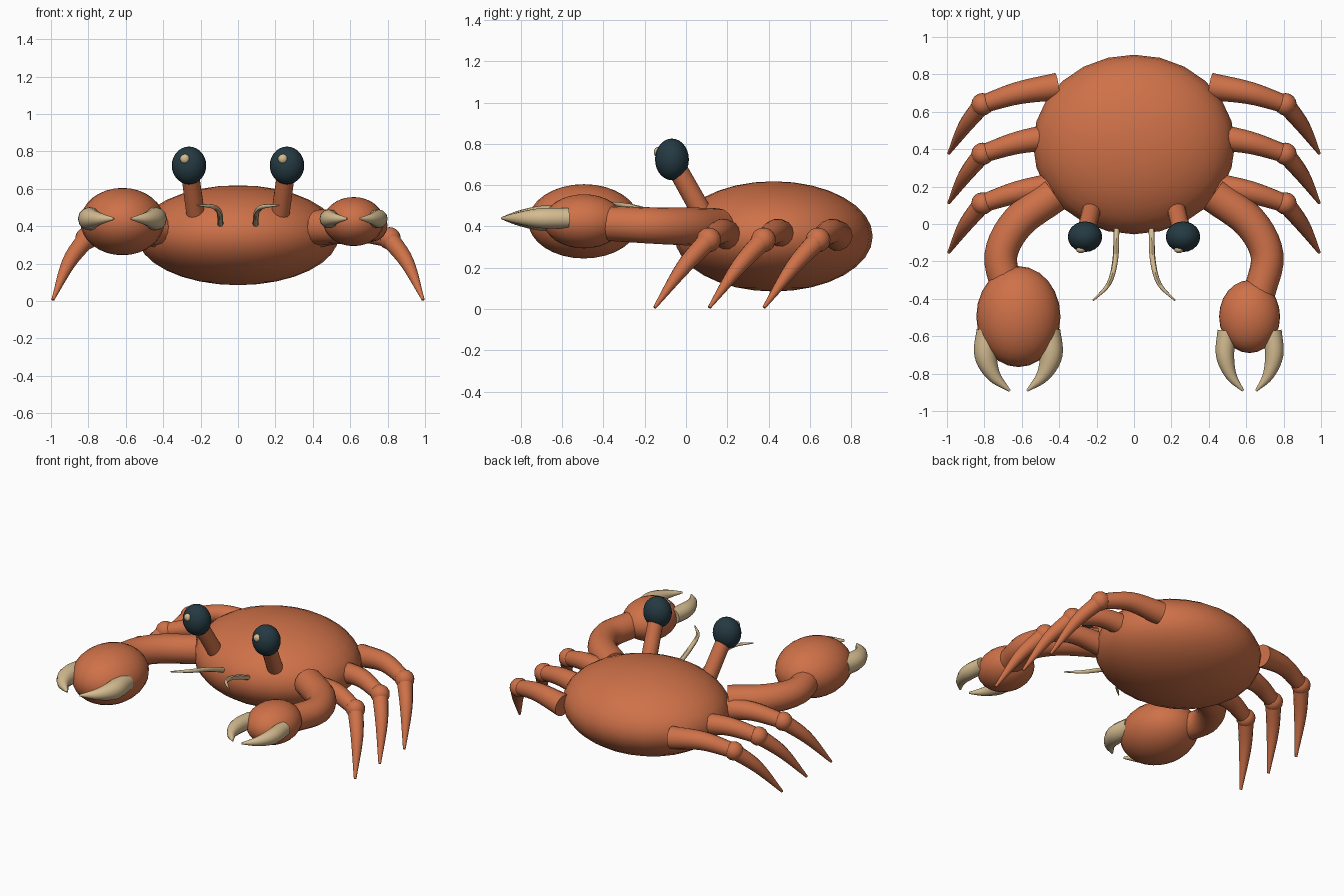
import bpy, bmesh, math
from mathutils import Vector

if "Cube" in bpy.data.objects:
    bpy.data.objects.remove(bpy.data.objects["Cube"])


def material(name, rgb):
    m = bpy.data.materials.new(name)
    m.diffuse_color = (*rgb, 1)
    m.use_nodes = True
    m.node_tree.nodes["Principled BSDF"].inputs["Base Color"].default_value = m.diffuse_color
    return m


SHELL = material("shell orange", (0.62, 0.165, 0.065))
CREAM = material("cream", (0.66, 0.50, 0.28))
DARK = material("dark teal", (0.018, 0.042, 0.055))


def finish(bm, name, mat):
    bmesh.ops.recalc_face_normals(bm, faces=bm.faces)
    me = bpy.data.meshes.new(name)
    bm.to_mesh(me)
    bm.free()
    ob = bpy.data.objects.new(name, me)
    bpy.context.collection.objects.link(ob)
    me.materials.append(mat)
    bpy.ops.object.select_all(action='DESELECT')
    ob.select_set(True)
    bpy.context.view_layer.objects.active = ob
    bpy.ops.object.shade_smooth_by_angle(angle=math.radians(45))
    return ob


def ellipsoid(name, center, radii, mat, seg=24, rings=16):
    bm = bmesh.new()
    bmesh.ops.create_uvsphere(bm, u_segments=seg, v_segments=rings, radius=1)
    bmesh.ops.scale(bm, vec=radii, verts=bm.verts)
    bmesh.ops.translate(bm, vec=center, verts=bm.verts)
    return finish(bm, name, mat)


def spline(rows, steps):
    """Catmull-Rom through (x, y, z, radius) rows."""
    p = [Vector(r) for r in rows]
    p = [2 * p[0] - p[1]] + p + [2 * p[-1] - p[-2]]
    out = []
    for i in range(1, len(p) - 2):
        a, b, c, d = p[i - 1:i + 3]
        for s in range(steps):
            t = s / steps
            out.append(0.5 * (2 * b + (c - a) * t + (2 * a - 5 * b + 4 * c - d) * t * t
                              + (3 * b - a - 3 * c + d) * t ** 3))
    return out + [p[-2]]


def tube(name, rows, mat, sides=14, steps=5):
    """Capped tapering tube along a smooth path."""
    pts = spline(rows, steps)
    bm = bmesh.new()
    rings, side = [], None
    for i, q in enumerate(pts):
        tan = (pts[min(i + 1, len(pts) - 1)] - pts[max(i - 1, 0)]).to_3d().normalized()
        if side is None:
            side = tan.cross(Vector((0, 0, 1)))
        side = (side - tan * side.dot(tan)).normalized()
        up = side.cross(tan)
        ring = []
        for k in range(sides):
            a = 2 * math.pi * k / sides
            ring.append(bm.verts.new(q.to_3d() + q.w * (math.cos(a) * side + math.sin(a) * up)))
        rings.append(ring)
    for r0, r1 in zip(rings, rings[1:]):
        for k in range(sides):
            j = (k + 1) % sides
            bm.faces.new((r0[k], r0[j], r1[j], r1[k]))
    bm.faces.new(rings[0])
    bm.faces.new(rings[-1])
    return finish(bm, name, mat)


# Shell
ellipsoid("body_shell", (0, 0.425, 0.352), (0.54, 0.48, 0.267), SHELL)

for s, label in ((-1, "left"), (1, "right")):
    # Walking legs
    for n in range(3):
        y = -0.265 * n
        tube(f"{label}_upper_leg_{n + 1}",
             [(s * 0.41, 0.735 + y, 0.355, 0.073), (s * 0.62, 0.70 + y, 0.375, 0.06),
              (s * 0.81, 0.64 + y, 0.335, 0.048)], SHELL)
        ellipsoid(f"{label}_knee_{n + 1}", (s * 0.81, 0.64 + y, 0.335), (0.06,) * 3, SHELL, 16, 10)
        tube(f"{label}_lower_leg_{n + 1}",
             [(s * 0.81, 0.64 + y, 0.335, 0.05), (s * 0.905, 0.52 + y, 0.205, 0.038),
              (s * 0.99, 0.378 + y, 0.007, 0.008)], SHELL)

    # Claw arm
    tube(f"{label}_claw_arm",
         [(s * 0.425, 0.155, 0.395, 0.093), (s * 0.62, 0.01, 0.40, 0.092),
          (s * 0.712, -0.17, 0.405, 0.088), (s * 0.67, -0.37, 0.415, 0.085)], SHELL, 16)

    # Claw palm, larger on the left
    big = s < 0
    palm = (0.225, 0.27, 0.18) if big else (0.163, 0.195, 0.131)
    ellipsoid(f"{label}_claw_palm", (s * 0.618, -0.495, 0.425), palm, SHELL)

    # Pincers
    k, r = (1, 0.062) if big else (0.75, 0.05)
    for d, side in ((-1, "inner"), (1, "outer")):
        cx = 0.618
        tube(f"{label}_{side}_pincer",
             [(s * (cx + d * k * 0.162), -0.57, 0.44, r), (s * (cx + d * k * 0.175), -0.70, 0.44, r * 0.98),
              (s * (cx + d * k * 0.132), -0.81, 0.44, r * 0.6),
              (s * (cx + d * k * 0.046), -0.892, 0.44, 0.006)], CREAM, 12)

    # Eye stalk, eye and highlight
    tube(f"{label}_eye_stalk",
         [(s * 0.226, 0.08, 0.462, 0.05), (s * 0.262, -0.065, 0.72, 0.048)], SHELL, steps=1)
    ellipsoid(f"{label}_eye", (s * 0.262, -0.068, 0.725), (0.092, 0.082, 0.101), DARK, 20, 14)
    ellipsoid(f"{label}_eye_highlight", (s * 0.262 - 0.022, -0.136, 0.76), (0.026, 0.02, 0.026), CREAM, 12, 8)

    # Antenna
    tube(f"{label}_antenna",
         [(s * 0.094, -0.025, 0.41, 0.016), (s * 0.1, -0.19, 0.475, 0.015),
          (s * 0.135, -0.32, 0.505, 0.012), (s * 0.22, -0.41, 0.512, 0.004)], CREAM, 8)
